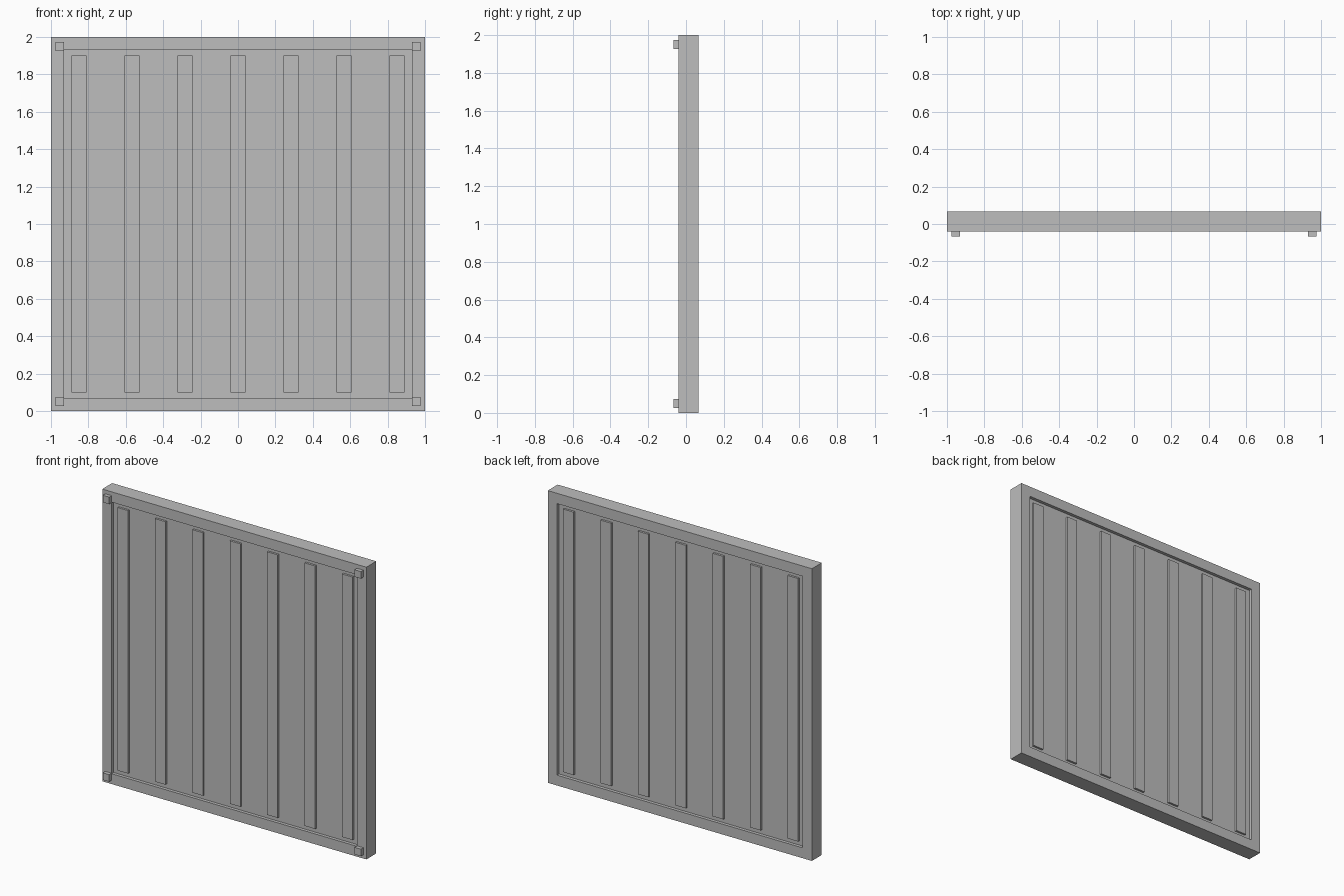
import bpy
import bmesh
from mathutils import Matrix, Vector

if "Cube" in bpy.data.objects:
    bpy.data.objects.remove(bpy.data.objects["Cube"], do_unlink=True)

grey = bpy.data.materials.new("plain_grey")
grey.use_nodes = True
colour = (0.51, 0.51, 0.51, 1)
grey.diffuse_color = colour
grey.node_tree.nodes["Principled BSDF"].inputs["Base Color"].default_value = colour

FRONT, BACK = -0.04, 0.067
BORDER = 0.1
PANEL_INSET = 0.022
BAR_INSET = 0.008


def box_mesh(lo, hi):
    lo, hi = Vector(lo), Vector(hi)
    bm = bmesh.new()
    bmesh.ops.create_cube(bm, size=1, matrix=Matrix.Translation((lo + hi) / 2)
                          @ Matrix.Diagonal((hi - lo).to_4d()))
    return bm


def finish(bm, name):
    mesh = bpy.data.meshes.new(name)
    bm.normal_update()
    bm.to_mesh(mesh)
    bm.free()
    mesh.materials.append(grey)
    obj = bpy.data.objects.new(name, mesh)
    bpy.context.collection.objects.link(obj)
    return obj


# Square frame with a sunken panel on both sides
bm = box_mesh((-1, FRONT, 0), (1, BACK, 2))
bm.normal_update()
sides = [f for f in bm.faces if abs(f.normal.y) > 0.9]
bmesh.ops.inset_individual(bm, faces=sides, thickness=BORDER)
sunken = bmesh.ops.extrude_discrete_faces(bm, faces=sides)["faces"]
for face in sunken:
    direction = 1 if face.calc_center_median().y < 0 else -1
    bmesh.ops.translate(bm, verts=face.verts, vec=(0, direction * PANEL_INSET, 0))
finish(bm, "frame_and_panel")

# Evenly spaced upright bars, proud of the panel on both sides
for i in range(7):
    x = -0.85 + i * 1.7 / 6
    bm = box_mesh((x - 0.04, FRONT + BAR_INSET, BORDER),
                  (x + 0.04, BACK - BAR_INSET, 2 - BORDER))
    finish(bm, f"upright_bar_{i + 1}")

# Square studs on the front corners
for side, sx in (("right", -1), ("left", 1)):
    for level, z in (("bottom", 0.05), ("top", 1.95)):
        x = sx * 0.953
        bm = box_mesh((x - 0.024, -0.067, z - 0.024),
                      (x + 0.024, FRONT + 0.01, z + 0.024))
        finish(bm, f"{level}_{side}_stud")
